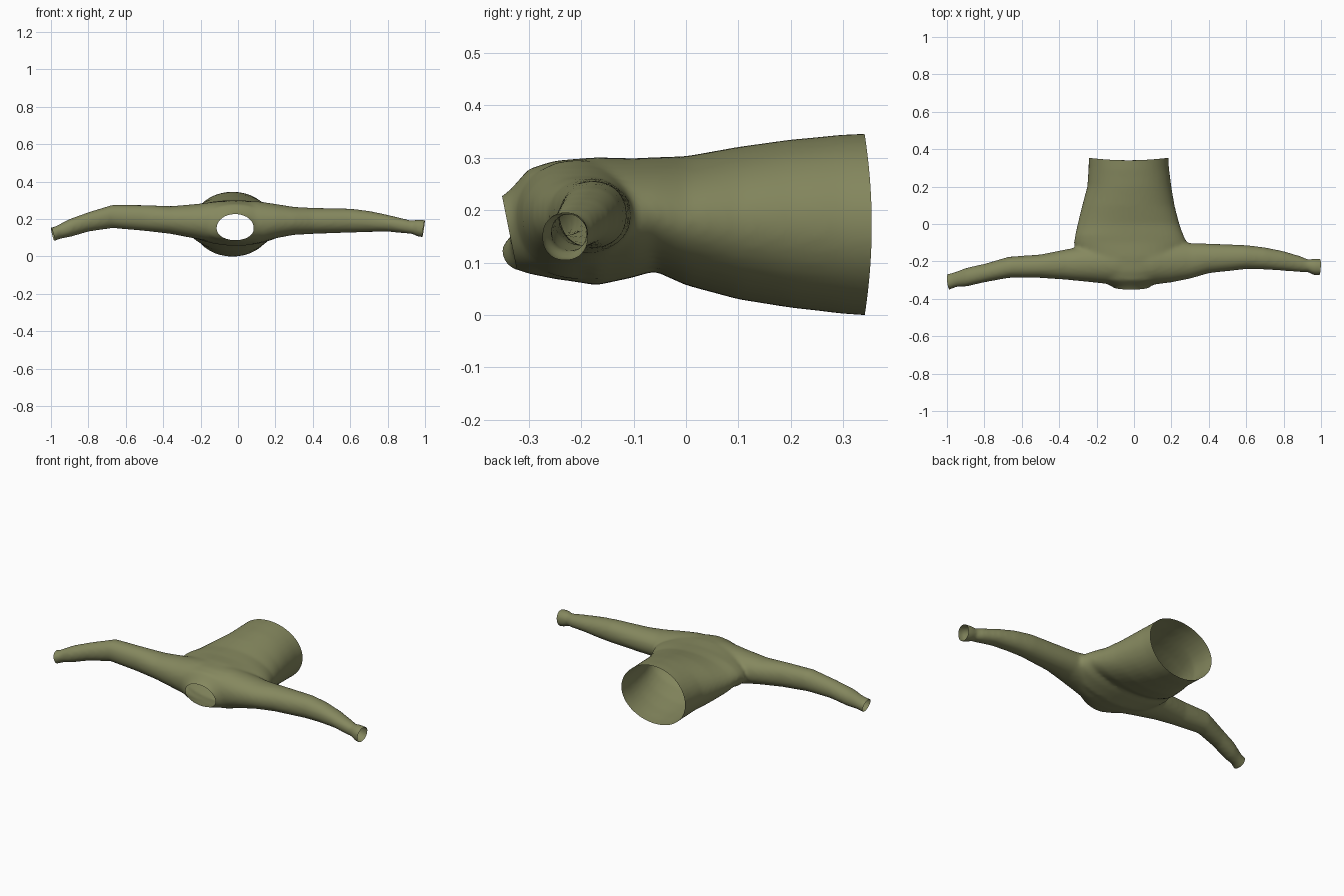
import bpy, bmesh, math
from mathutils import Vector

if "Cube" in bpy.data.objects:
    bpy.data.objects.remove(bpy.data.objects["Cube"])

N = 40  # sides of each lofted section


def loft(bm, sections, axis, power=1.0):
    """Closed tube through (pos, a_min, a_max, z_min, z_max) along x or y."""
    rings = []
    for p, a0, a1, z0, z1 in sections:
        ring = []
        for i in range(N):
            t = 2 * math.pi * i / N
            c, s = math.cos(t), math.sin(t)
            c = math.copysign(abs(c) ** power, c)
            s = math.copysign(abs(s) ** power, s)
            a = (a0 + a1) / 2 + (a1 - a0) / 2 * c
            z = (z0 + z1) / 2 + (z1 - z0) / 2 * s
            ring.append(bm.verts.new((p, a, z) if axis == 'x' else (a, p, z)))
        rings.append(ring)
    faces = []
    for r0, r1 in zip(rings, rings[1:]):
        for i in range(N):
            j = (i + 1) % N
            faces.append(bm.faces.new((r0[i], r0[j], r1[j], r1[i])))
    faces += [bm.faces.new(rings[0]), bm.faces.new(rings[-1])]
    bmesh.ops.recalc_face_normals(bm, faces=faces)


bm = bmesh.new()

# Both sleeves and the shoulder line: x, y range, z range
loft(bm, [
    (-1.04, -.355, -.27, .07, .15), (-.985, -.352, -.265, .082, .158),
    (-.95, -.336, -.255, .096, .176), (-.9, -.335, -.235, .105, .202),
    (-.8, -.312, -.213, .134, .238), (-.67, -.288, -.175, .153, .278),
    (-.5, -.288, -.163, .138, .276), (-.36, -.298, -.135, .122, .270),
    (-.22, -.312, -.11, .095, .282), (-.1, -.325, -.09, .07, .297),
    (.1, -.325, -.09, .07, .297), (.2, -.312, -.095, .098, .282),
    (.3, -.292, -.102, .117, .266), (.4, -.263, -.105, .122, .261),
    (.6, -.241, -.113, .129, .257), (.7, -.243, -.125, .132, .245),
    (.8, -.25, -.145, .134, .224), (.9, -.258, -.175, .124, .2),
    (.93, -.257, -.19, .122, .193), (.965, -.275, -.185, .106, .2),
    (1.04, -.275, -.188, .1, .19)], 'x', .95)

# Body tube from collar to hem: y, x range, z range
loft(bm, [
    (-.375, -.08, .05, .125, .21), (-.335, -.115, .085, .092, .24),
    (-.3, -.19, .16, .08, .28), (-.25, -.26, .24, .07, .296),
    (-.17, -.3, .28, .058, .302), (-.1, -.322, .285, .073, .3),
    (-.06, -.315, .265, .085, .302), (0, -.302, .243, .058, .304),
    (.1, -.277, .217, .031, .322), (.2, -.25, .2, .015, .336),
    (.3, -.243, .187, .004, .345), (.4, -.242, .182, -.002, .349)], 'y')

mesh = bpy.data.meshes.new("sweater")
bm.to_mesh(mesh)
bm.free()
shirt = bpy.data.objects.new("sweater", mesh)
bpy.context.collection.objects.link(shirt)

# Fuse body and sleeves into one soft skin
rem = shirt.modifiers.new("fuse", 'REMESH')
rem.mode = 'VOXEL'
rem.voxel_size = 0.01
smo = shirt.modifiers.new("soften", 'SMOOTH')
smo.factor = 0.5
smo.iterations = 8
dg = bpy.context.evaluated_depsgraph_get()
skin = bpy.data.meshes.new_from_object(shirt.evaluated_get(dg))
shirt.modifiers.clear()
shirt.data = skin

bm = bmesh.new()
bm.from_mesh(skin)


def slice_off(co, no, inside):
    """Cut the skin open at a plane, only where inside(point) holds."""
    fs = [f for f in bm.faces if inside(f.calc_center_median())]
    vs = {v for f in fs for v in f.verts}
    es = {e for f in fs for e in f.edges}
    bmesh.ops.bisect_plane(bm, geom=list(vs) + list(es) + fs, dist=1e-6,
                           plane_co=co, plane_no=no, clear_outer=True)


# Hem, cuffs and neck openings
slice_off((0, .354, 0), (0, 1, 0), lambda c: c.y > .2)
slice_off((-.99, -.31, .12), Vector((-1, -.1, -.25)), lambda c: c.x < -.8)
slice_off((.992, -.23, .15), Vector((1, -.05, -.15)), lambda c: c.x > .8)
slice_off((0, -.338, .165), Vector((0, -1, -.2)), lambda c: abs(c.x) < .25 and c.y < -.25)

# Hem edge curves back towards its top and bottom
for v in bm.verts:
    if v.co.y > .25:
        v.co.y -= .013 * ((v.co.z - .173) / .173) ** 2 * (v.co.y - .25) / .1
low = min(v.co.z for v in bm.verts)
for v in bm.verts:
    v.co.z -= low
for f in bm.faces:
    f.smooth = True
bm.to_mesh(skin)
bm.free()

# Single olive cloth
cloth = bpy.data.materials.new("olive cloth")
cloth.diffuse_color = (.235, .246, .113, 1)
cloth.use_nodes = True
cloth.node_tree.nodes["Principled BSDF"].inputs["Base Color"].default_value = cloth.diffuse_color
skin.materials.clear()
skin.materials.append(cloth)
